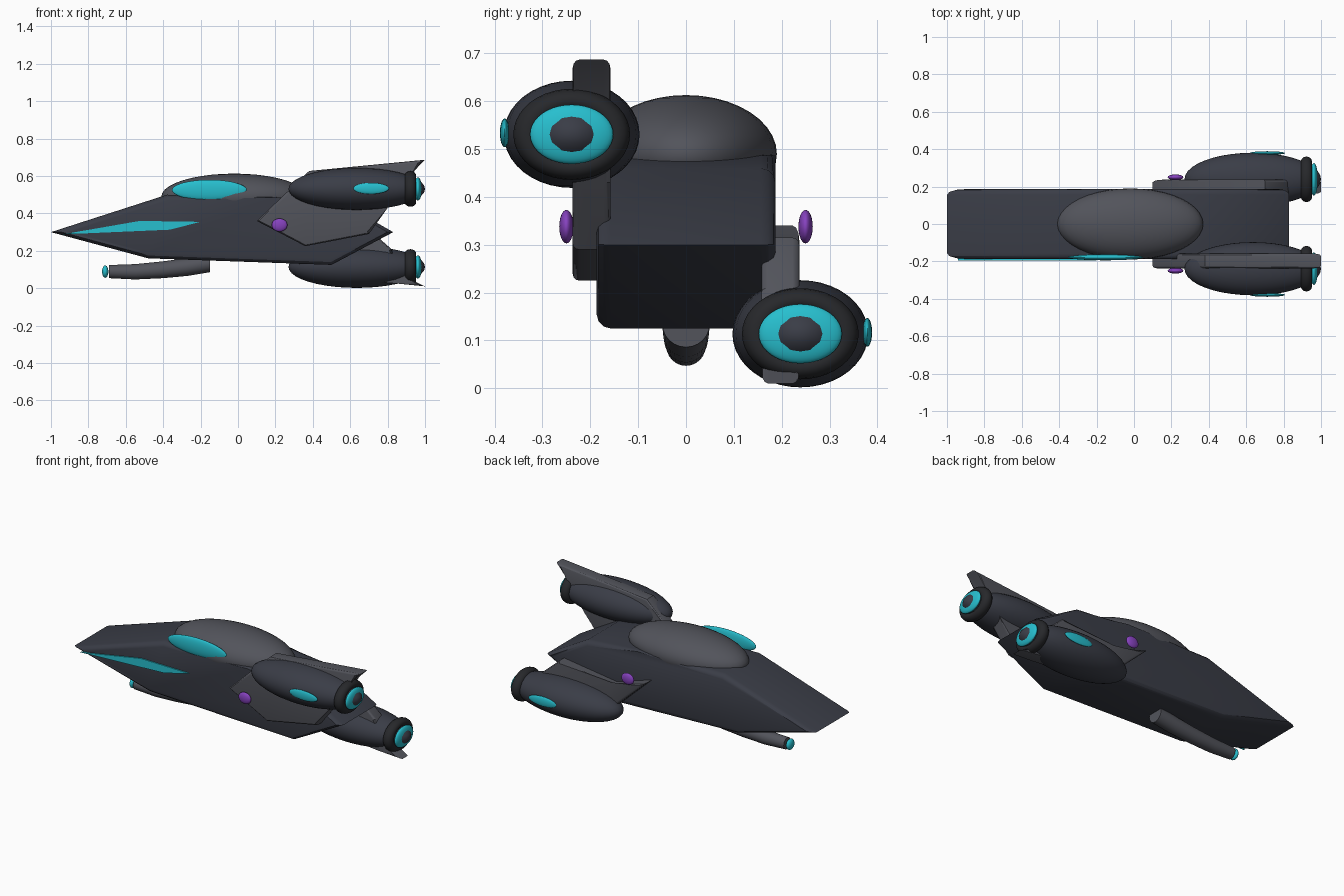
import bpy, bmesh, math

if "Cube" in bpy.data.objects:
    bpy.data.objects.remove(bpy.data.objects["Cube"])


def make_mat(name, rgb):
    m = bpy.data.materials.new(name)
    m.diffuse_color = (*rgb, 1)
    m.use_nodes = True
    m.node_tree.nodes["Principled BSDF"].inputs["Base Color"].default_value = m.diffuse_color
    return m


HULL = make_mat("hull_dark", (0.042, 0.046, 0.062))
PLATE = make_mat("plate_grey", (0.085, 0.088, 0.105))
BLACK = make_mat("ring_black", (0.02, 0.021, 0.024))
CYAN = make_mat("glow_cyan", (0.02, 0.52, 0.62))
VIOLET = make_mat("glow_violet", (0.24, 0.055, 0.52))


def finish(ob, name, mat, angle=30):
    ob.name = ob.data.name = name
    ob.data.materials.append(mat)
    bpy.ops.object.select_all(action='DESELECT')
    ob.select_set(True)
    bpy.context.view_layer.objects.active = ob
    bpy.ops.object.shade_smooth_by_angle(angle=math.radians(angle))
    return ob


def from_bmesh(bm, name, mat):
    bmesh.ops.recalc_face_normals(bm, faces=bm.faces)
    me = bpy.data.meshes.new(name)
    bm.to_mesh(me)
    bm.free()
    ob = bpy.data.objects.new(name, me)
    bpy.context.collection.objects.link(ob)
    return finish(ob, name, mat)


def slab(name, profile, y0, y1, mat, bevel):
    """Side profile (x, z) extruded from y0 to y1 with rounded rims."""
    bm = bmesh.new()
    a = [bm.verts.new((x, y0, z)) for x, z in profile]
    b = [bm.verts.new((x, y1, z)) for x, z in profile]
    caps = [bm.faces.new(a), bm.faces.new(b)]
    n = len(a)
    for i in range(n):
        j = (i + 1) % n
        bm.faces.new((a[i], a[j], b[j], b[i]))
    if bevel:
        rim = [e for f in caps for e in f.edges]
        bmesh.ops.bevel(bm, geom=rim, offset=bevel, segments=3, profile=0.5,
                        affect='EDGES', clamp_overlap=True)
    return from_bmesh(bm, name, mat)


def ellipsoid(name, loc, radii, mat, seg=40, rings=20):
    bpy.ops.mesh.primitive_uv_sphere_add(segments=seg, ring_count=rings, location=loc)
    ob = bpy.context.object
    ob.scale = radii
    bpy.ops.object.transform_apply(location=False, rotation=False, scale=True)
    return finish(ob, name, mat, 60)


# Wedge-shaped hull
slab("hull", [(-1, 0.30), (-0.38, 0.50), (0.2, 0.487), (0.55, 0.46), (0.83, 0.30),
              (0.5, 0.125), (-0.48, 0.16)], -0.187, 0.187, HULL, 0.03)

# Canopy dome, side window and side light strip
ellipsoid("canopy", (-0.02, 0, 0.49), (0.39, 0.19, 0.123), PLATE)
ellipsoid("side_window", (-0.153, -0.178, 0.525), (0.20, 0.016, 0.055), CYAN)
slab("light_strip", [(-0.94, 0.288), (-0.525, 0.36), (-0.2, 0.355), (-0.365, 0.313)],
     -0.194, -0.18, CYAN, 0)

# Upper and lower fins on opposite sides
slab("upper_fin", [(0.10, 0.36), (0.38, 0.627), (1.0, 0.687), (0.90, 0.59), (0.80, 0.43),
                   (0.70, 0.29), (0.36, 0.225)], -0.237, -0.158, PLATE, 0.014)
slab("lower_fin", [(0.10, 0.34), (0.34, 0.265), (0.70, 0.315), (0.82, 0.21), (0.87, 0.07),
                   (1.0, 0.01), (0.85, 0.025), (0.40, 0.06)], 0.158, 0.237, PLATE, 0.014)

# Engine pods with ring, exhaust and side lamp, plus a round stud on each flank
for label, side, z in (("upper", -1, 0.531), ("lower", 1, 0.114)):
    y = side * 0.239
    ellipsoid(label + "_engine", (0.635, y, z), (0.365, 0.142, 0.112), HULL)
    bpy.ops.mesh.primitive_torus_add(major_segments=40, minor_segments=14,
                                     major_radius=0.091, minor_radius=0.031,
                                     location=(0.922, y, z),
                                     rotation=(0, math.pi / 2, 0))
    ring = bpy.context.object
    ring.scale = (0.78, 1, 1)
    finish(ring, label + "_engine_ring", BLACK, 60)
    ellipsoid(label + "_exhaust", (0.962, y, z), (0.021, 0.087, 0.062), CYAN)
    ellipsoid(label + "_engine_lamp", (0.712, side * 0.379, z + 0.003),
              (0.095, 0.01, 0.03), CYAN)
    ellipsoid(label + "_stud", (0.222, side * 0.25, 0.338), (0.042, 0.015, 0.035), VIOLET, 24, 12)

# Belly cannon: rings lofted along a bent path (x, z, radius)
bm = bmesh.new()
N = 24
loops = []
for x, z, r in [(-0.69, 0.089, 0.035), (-0.55, 0.088, 0.041), (-0.4, 0.099, 0.045),
                (-0.27, 0.114, 0.048), (-0.15, 0.136, 0.05)]:
    loops.append([bm.verts.new((x, r * math.cos(2 * math.pi * i / N),
                                z + r * math.sin(2 * math.pi * i / N))) for i in range(N)])
for p, q in zip(loops, loops[1:]):
    for i in range(N):
        j = (i + 1) % N
        bm.faces.new((p[i], p[j], q[j], q[i]))
bm.faces.new(loops[0])
bm.faces.new(loops[-1])
from_bmesh(bm, "belly_cannon", PLATE)
ellipsoid("cannon_tip", (-0.71, 0, 0.089), (0.017, 0.033, 0.033), CYAN, 24, 12)
